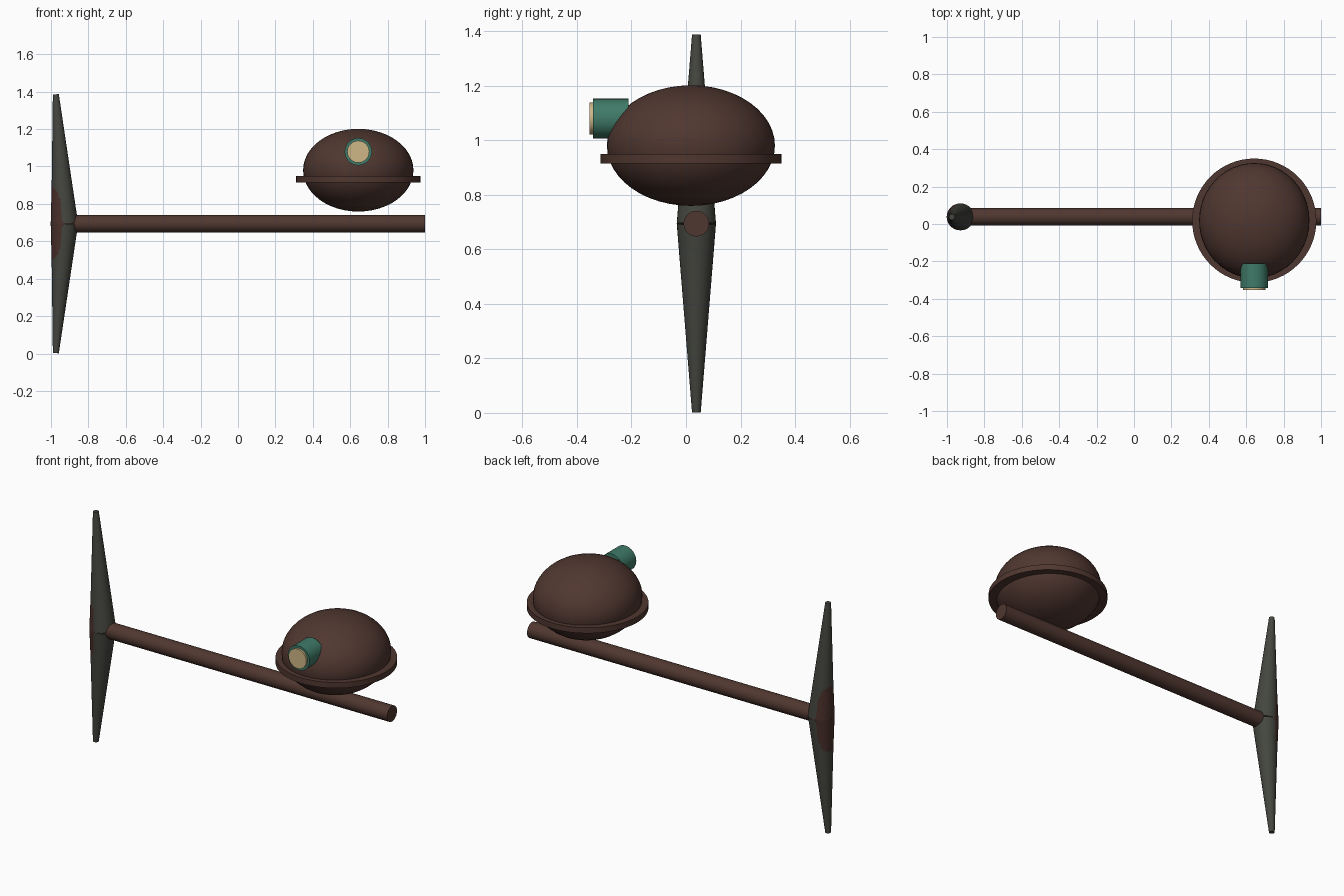
import bpy, math
from mathutils import Vector

cube = bpy.data.objects.get("Cube")
if cube:
    bpy.data.objects.remove(cube, do_unlink=True)


def material(name, rgb):
    m = bpy.data.materials.new(name)
    m.use_nodes = True
    m.diffuse_color = (*rgb, 1)
    m.node_tree.nodes["Principled BSDF"].inputs["Base Color"].default_value = (*rgb, 1)
    return m


brown = material("dark brown", (0.08, 0.038, 0.029))
red_brown = material("red brown", (0.068, 0.029, 0.023))
iron = material("iron grey", (0.058, 0.061, 0.05))
green = material("lamp green", (0.05, 0.195, 0.138))
tan = material("lens tan", (0.62, 0.47, 0.24))


def finish(name, mat):
    ob = bpy.context.object
    ob.name = name
    ob.data.materials.append(mat)
    bpy.ops.object.shade_smooth_by_angle(angle=math.radians(35))
    return ob


def rod(name, start, end, r1, r2, mat, sides=32):
    """Straight or tapered round bar between two points."""
    a, b = Vector(start), Vector(end)
    bpy.ops.mesh.primitive_cone_add(vertices=sides, radius1=r1, radius2=r2,
                                    depth=(b - a).length, location=(a + b) / 2)
    bpy.context.object.rotation_euler = (b - a).to_track_quat('Z', 'Y').to_euler()
    return finish(name, mat)


# Pickaxe: handle, two spikes leaning outward, worn patch on the outer side
AXIS_Y, AXIS_Z = 0.038, 0.694
rod("handle", (-0.93, AXIS_Y, AXIS_Z), (1.0, AXIS_Y, AXIS_Z), 0.047, 0.047, brown)
for side, s in (("upper", 1), ("lower", -1)):
    base, tip = Vector((-0.927, AXIS_Y, AXIS_Z)), Vector((-0.974, AXIS_Y, AXIS_Z + s * 0.692))
    rod(side + "_spike", base, tip, 0.072, 0.016, iron)
    patch_end = base.lerp(tip, 0.32)
    rod(side + "_worn_patch", base - Vector((0.003, 0, 0)), patch_end,
        0.0717, 0.0537, red_brown)

# Helmet: squashed dome with a flat round brim
HX, HY = 0.643, 0.018
bpy.ops.mesh.primitive_uv_sphere_add(segments=48, ring_count=24, radius=1,
                                     location=(HX, HY, 0.98))
bpy.context.object.scale = (0.295, 0.308, 0.221)
finish("helmet_dome", brown)
rod("helmet_brim", (HX, HY, 0.915), (HX, HY, 0.949), 0.332, 0.332, brown, 64)

# Head lamp: housing and lens facing forward
rod("lamp_housing", (HX, -0.21, 1.079), (HX, -0.341, 1.079), 0.073, 0.073, green)
rod("lamp_lens", (HX, -0.33, 1.079), (HX, -0.353, 1.079), 0.059, 0.059, tan)
